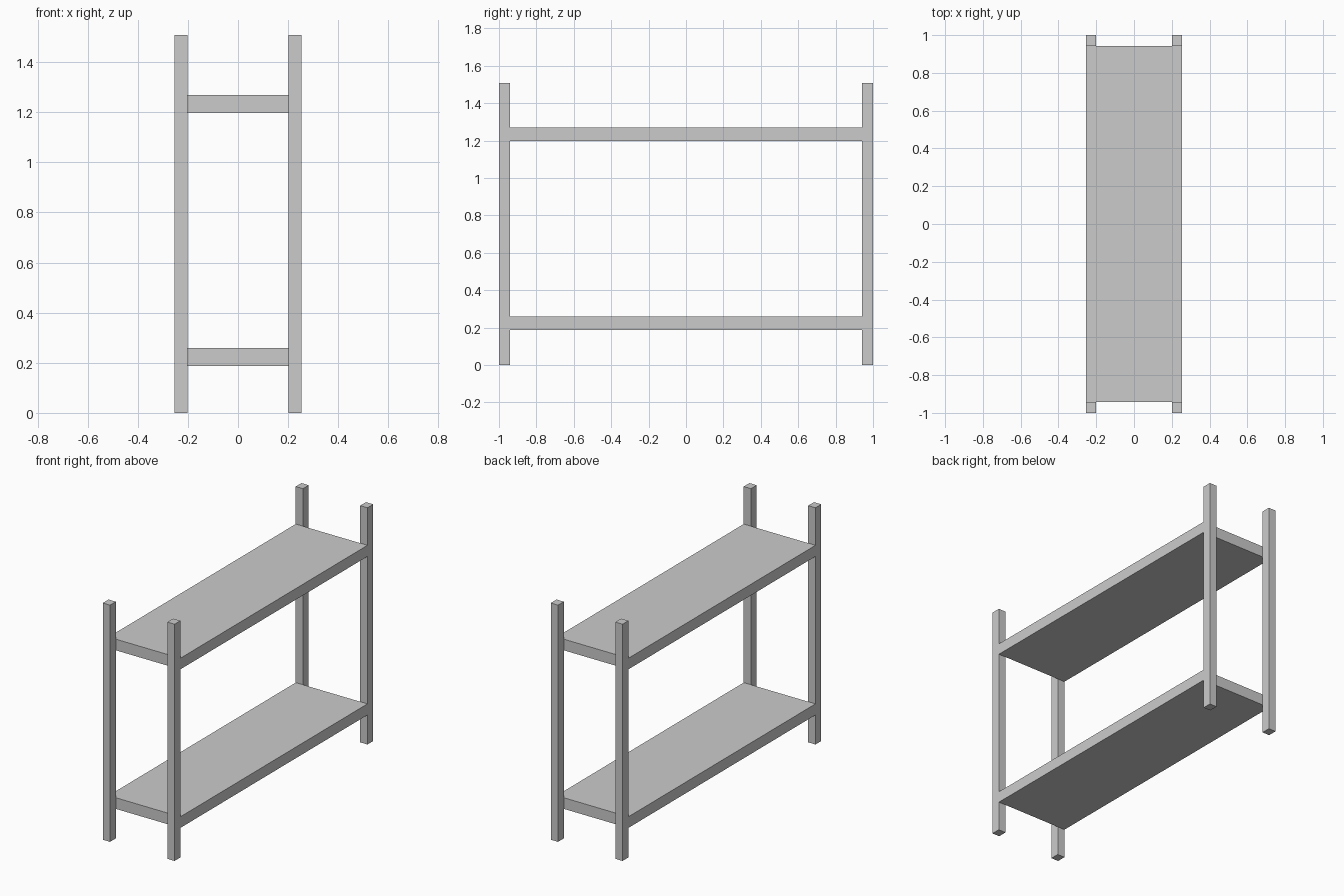
import bpy
import bmesh
from mathutils import Vector

if "Cube" in bpy.data.objects:
    bpy.data.objects.remove(bpy.data.objects["Cube"])

HALF_W, HALF_L, HEIGHT = 0.253, 1.0, 1.508
POST_X, POST_Y = 0.051, 0.058
SHELF_T = 0.071


def box(name, lo, hi):
    """Axis-aligned box between two corners."""
    lo, hi = Vector(lo), Vector(hi)
    bm = bmesh.new()
    bmesh.ops.create_cube(bm, size=1)
    bmesh.ops.scale(bm, vec=hi - lo, verts=bm.verts)
    mesh = bpy.data.meshes.new(name)
    bm.to_mesh(mesh)
    bm.free()
    obj = bpy.data.objects.new(name, mesh)
    obj.location = (lo + hi) / 2
    bpy.context.collection.objects.link(obj)
    return obj


# Four corner posts
for sy, end in ((-1, "front"), (1, "back")):
    for sx, side in ((-1, "left"), (1, "right")):
        cx = sx * (HALF_W - POST_X / 2)
        cy = sy * (HALF_L - POST_Y / 2)
        box(f"{end}_{side}_post",
            (cx - POST_X / 2, cy - POST_Y / 2, 0),
            (cx + POST_X / 2, cy + POST_Y / 2, HEIGHT))

# Two shelf boards held between the front and back posts
shelf_l = HALF_L - POST_Y
for name, z in (("lower_shelf", 0.188), ("upper_shelf", 1.198)):
    box(name, (-HALF_W, -shelf_l, z), (HALF_W, shelf_l, z + SHELF_T))
